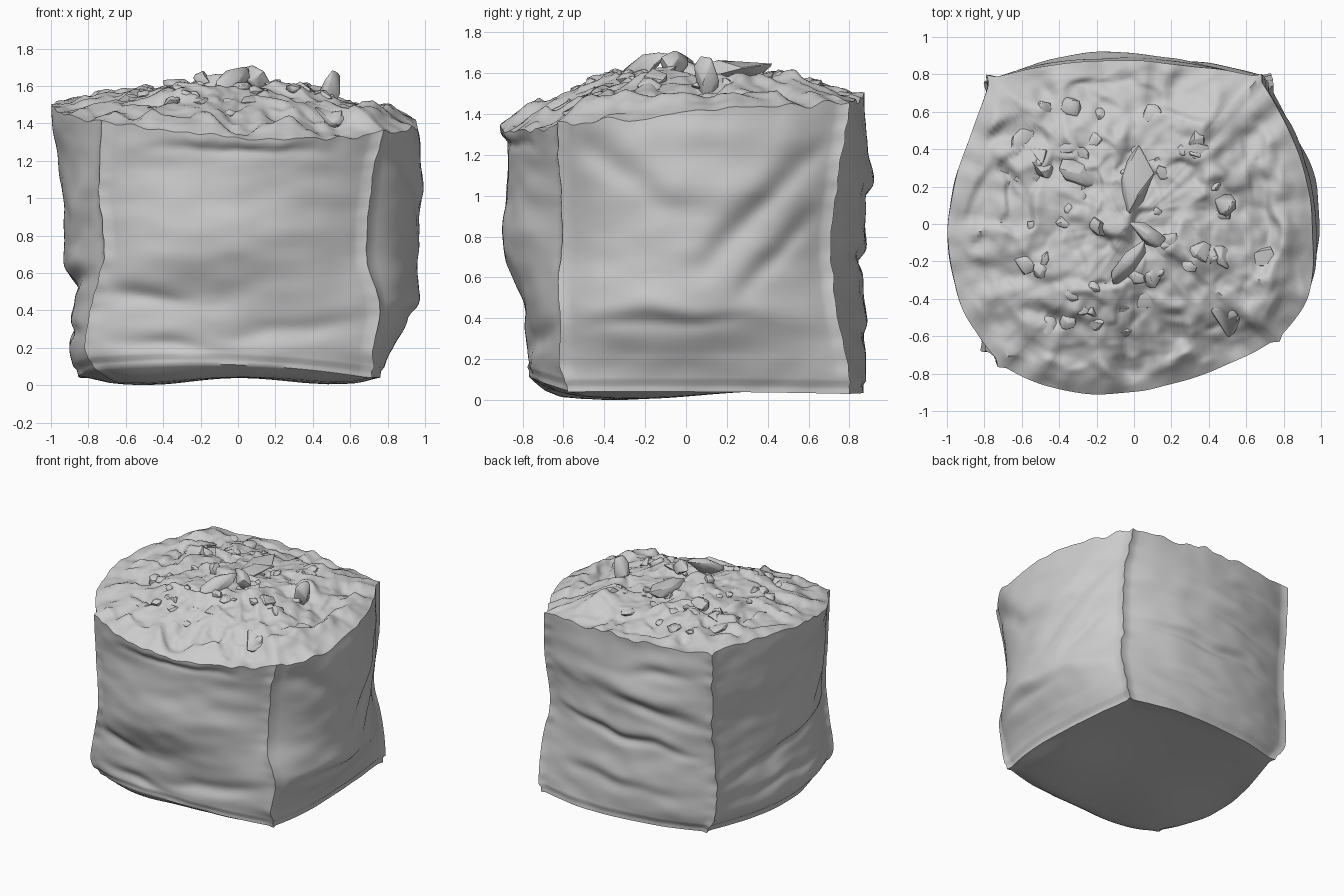
import bpy, bmesh, math, random
from mathutils import Vector, Euler, noise

if "Cube" in bpy.data.objects:
    bpy.data.objects.remove(bpy.data.objects["Cube"])

random.seed(7)
N = 52          # columns per side panel
ROWS = 76       # rows up each panel
RINGS = 80      # rings across the rubble
COLS = 4 * N

# Cross-sections: z, corners FL FR BR BL, then how far front / right / back / left bulge
LEVELS = [
    (0.05, (-.74, -.62), (.71, -.57), (.70, .80), (-.70, .74), (-.78, .77, .88, -.86)),
    (0.20, (-.80, -.66), (.71, -.60), (.72, .77), (-.77, .75), (-.78, .83, .88, -.90)),
    (0.45, (-.76, -.67), (.73, -.61), (.72, .72), (-.78, .74), (-.78, .96, .87, -.88)),
    (0.72, (-.70, -.71), (.67, -.59), (.68, .69), (-.76, .74), (-.89, .96, .87, -.92)),
    (1.10, (-.73, -.70), (.70, -.60), (.70, .73), (-.76, .77), (-.86, .98, .90, -.95)),
    (1.45, (-.70, -.76), (.77, -.63), (.67, .78), (-.77, .78), (-.90, .96, .87, -1.0)),
]
NORMALS = [Vector((0, -1)), Vector((1, 0)), Vector((0, 1)), Vector((-1, 0))]
SKEW = [0.9, 0.85, 1.0, 1.25]
RIM_CORNER = [1.40, 1.34, 1.45, 1.50]
RIM_MID = [1.33, 1.41, 1.48, 1.50]
BASE_CORNER = [0.09, 0.04, 0.03, 0.06]
BASE_MID = [0.11, 0.04, 0.04, 0.04]

# Cloth creases: side, start (t, z), end (t, z), depth, width
CREASES = [
    (0, .00, .50, .35, .44, .025, .05), (0, .25, .22, .98, .33, .026, .06),
    (0, .05, .25, .60, .16, .018, .04), (0, .15, 1.27, .85, 1.25, .018, .03),
    (1, .02, 1.32, .40, .92, .028, .07), (1, .98, 1.30, .50, .62, .032, .07),
    (1, .97, .95, .65, .48, .026, .05), (1, .05, .38, .70, .38, .020, .04),
    (2, .05, .74, .95, .66, .030, .04), (2, .35, 1.02, .98, .92, .034, .06),
    (2, .50, 1.22, .95, 1.30, .018, .05), (2, .10, .35, .80, .30, .018, .05),
    (3, .02, .42, .98, .62, .036, .05), (3, .20, .28, .98, .30, .025, .04),
    (3, .75, .70, 1.0, 1.10, .030, .05),
]


def hermite(vals, k, f):
    a, b = vals[max(k - 1, 0)], vals[k]
    c, d = vals[k + 1], vals[min(k + 2, len(vals) - 1)]
    return b + .5 * f * (c - a + f * (2 * a - 5 * b + 4 * c - d + f * (3 * (b - c) + d - a)))


def section(z):
    """Interpolated corners and bulges at height z."""
    z = min(max(z, LEVELS[0][0]), LEVELS[-1][0])
    k = max(i for i in range(len(LEVELS) - 1) if LEVELS[i][0] <= z)
    f = (z - LEVELS[k][0]) / (LEVELS[k + 1][0] - LEVELS[k][0])
    corners = [hermite([Vector(l[i]) for l in LEVELS], k, f) for i in range(1, 5)]
    mids = [hermite([l[5][i] for l in LEVELS], k, f) for i in range(4)]
    return corners, mids


def edge_height(s, t, corner, mid):
    a, b = corner[s], corner[(s + 1) % 4]
    return a + (b - a) * t + (mid[s] - (a + b) / 2) * 4 * t * (1 - t)


def crease(s, t, z):
    d = 0
    p = Vector((t * 1.4, z + .035 * noise.noise(Vector((t * 5, z * 4, s * 5)))))
    for side, t0, z0, t1, z1, depth, width in CREASES:
        if side != s:
            continue
        a, b = Vector((t0 * 1.4, z0)), Vector((t1 * 1.4, z1))
        ab = b - a
        u = min(max((p - a).dot(ab) / ab.length_squared, 0), 1)
        q = p - a - ab * u
        dist = q.length * (1 if q.y > 0 else -1)
        fade = .15 + .85 * math.sin(math.pi * u)
        # groove with a puffed fold just above it
        d += depth * fade * (.6 * math.exp(-((dist - 1.5 * width) / (1.6 * width)) ** 2)
                             - math.exp(-(dist / width) ** 2))
    return d


def wall_point(col, v):
    s, i = divmod(col % COLS, N)
    t = i / N
    zb = edge_height(s, t, BASE_CORNER, BASE_MID)
    zt = edge_height(s, t, RIM_CORNER, RIM_MID)
    z = zb + v * (zt - zb)
    corners, mids = section(z)
    a, b = corners[s], corners[(s + 1) % 4]
    n = NORMALS[s]
    bulge = mids[s] * (n.x + n.y) - (a + b).dot(n) / 2
    p = a.lerp(b, t) + n * bulge * (1 - abs(2 * t ** SKEW[s] - 1) ** 2.1)
    # wrinkles, fading out at the corner seams
    env = 1 - abs(2 * t - 1) ** 8
    w = noise.noise(Vector((p.x * 1.6 + s * 9, p.y * 1.6, z * 6))) * .014
    w += noise.noise(Vector((p.x * 5, p.y * 5 + s * 5, z * 9))) * .008
    p += n * env * (w + crease(s, t, z))
    # pinched, wavy seam fin
    e = min(t, 1 - t)
    k = s if t < .5 else (s + 1) % 4
    out = corners[k].normalized()
    side = Vector((-out.y, out.x))
    p += out * .025 * math.exp(-(e / .012) ** 2)
    wave = noise.noise(Vector((k * 7, 0, z * 4))) * .03 + noise.noise(Vector((k * 7, 5, z * 14))) * .015
    p += side * wave * math.exp(-(e / .06) ** 2)
    # ragged rim
    z += v ** 12 * (.03 * noise.noise(Vector((p.x * 9, p.y * 9, 3)))
                    + .02 * noise.noise(Vector((p.x * 3, p.y * 3, 6))))
    if v < .03:
        p *= .985
    return Vector((p.x, p.y, z))


def new_object(name, bm, angle):
    bmesh.ops.recalc_face_normals(bm, faces=bm.faces)
    me = bpy.data.meshes.new(name)
    bm.to_mesh(me)
    bm.free()
    ob = bpy.data.objects.new(name, me)
    bpy.context.collection.objects.link(ob)
    bpy.ops.object.select_all(action='DESELECT')
    ob.select_set(True)
    bpy.context.view_layer.objects.active = ob
    bpy.ops.object.shade_smooth_by_angle(angle=math.radians(angle))
    return ob


def bridge(bm, lo, hi):
    for c in range(COLS):
        d = (c + 1) % COLS
        bm.faces.new((lo[c], lo[d], hi[d], hi[c]))


def fan(bm, ring, centre):
    for c in range(COLS):
        bm.faces.new((ring[c], ring[(c + 1) % COLS], centre))


def sag(x, y):
    """Underside: two low lobes with a hollow between them."""
    lobe = lambda cx, cy: math.exp(-((x - cx) / .35) ** 2 - ((y - cy) / .45) ** 2)
    return .05 - .05 * lobe(-.5, -.35) - .045 * lobe(.5, -.25)


# Sack: four panels and a sagging base
bm = bmesh.new()
rows = [[bm.verts.new(wall_point(c, r / ROWS)) for c in range(COLS)] for r in range(ROWS + 1)]
for lo, hi in zip(rows, rows[1:]):
    bridge(bm, lo, hi)
prev = rows[0]
for r in (.98, .95, .9, .84, .76, .65, .5, .35, .2, .08):
    ring = []
    for v in rows[0]:
        x, y = v.co.x * r, v.co.y * r
        f = math.sin(min(1, (1 - r) * 6) * math.pi / 2)
        ring.append(bm.verts.new((x, y, v.co.z * (1 - f) + sag(x, y) * f)))
    bridge(bm, prev, ring)
    prev = ring
fan(bm, prev, bm.verts.new((0, 0, sag(0, 0))))
new_object("sack", bm, 50)

# Rubble: heaped surface broken into softly worn, tilted stones
RIM = [wall_point(c, 1) for c in range(COLS)]


def facets(x, y, scale, step, tilt):
    warp = noise.noise_vector(Vector((x * 4, y * 4, 1))) * .07
    q = Vector(((x + warp.x) * scale, (y + warp.y) * scale, 0))
    dist, cells = noise.voronoi(q)
    total = weight = 0
    for d, cell in zip(dist, cells):
        h = noise.cell_vector(cell * 37.7) * 2 - Vector((1, 1, 1))
        o = (q - cell) / scale
        w = math.exp(-16 * (d - dist[0]))
        total += w * (h.z * step + (o.x * h.x + o.y * h.y) * tilt)
        weight += w
    return total / weight


def heap(col, r):
    e = RIM[col]
    x, y = e.x * r, e.y * r
    z = e.z + (1.62 - e.z) * (1 - r ** 1.6)
    env = min(1, (1 - r) * 7)
    rough = facets(x, y, 4, .022, .25) + facets(x + 3, y, 8, .012, .22)
    rough += .035 * noise.noise(Vector((x * 3, y * 3, 8))) + .012 * noise.noise(Vector((x * 14, y * 14, 2)))
    return Vector((x, y, z + env * rough))


bm = bmesh.new()
prev = [bm.verts.new(p) for p in RIM]
for k in range(RINGS - 1, 0, -1):
    ring = [bm.verts.new(heap(c, k / RINGS)) for c in range(COLS)]
    bridge(bm, prev, ring)
    prev = ring
fan(bm, prev, bm.verts.new(heap(0, 0)))
new_object("rubble_heap", bm, 60)


# Loose broken stones half sunk in the heap
def stone(bm, centre, size, turn):
    rot = Euler(turn).to_matrix()
    verts = []
    for _ in range(16):
        d = Vector([random.gauss(0, 1) for _ in range(3)]).normalized()
        d = Vector([d[i] * size[i] for i in range(3)])
        verts.append(bm.verts.new(centre + rot @ d))
    res = bmesh.ops.convex_hull(bm, input=verts)
    bmesh.ops.delete(bm, geom=[g for g in res["geom_interior"] if isinstance(g, bmesh.types.BMVert)],
                     context='VERTS')


def stones_object(name, bm):
    new_object(name, bm, 45).modifiers.new("worn_edges", 'BEVEL').width = .006


bm = bmesh.new()
for _ in range(60):
    r = .85 * math.sqrt(random.random()) * random.uniform(.6, 1)
    p = heap(random.randrange(COLS), r)
    s = random.uniform(.03, .08)
    stone(bm, p - Vector((0, 0, s * .25)), (s, s * random.uniform(.6, 1), s * random.uniform(.4, .7)),
          (random.uniform(-.4, .4), random.uniform(-.4, .4), random.uniform(0, 6.3)))
stones_object("small_stones", bm)

# Large slabs and upright shards that stand out in the heap
bm = bmesh.new()
SLABS = [
    ((.02, .20, 1.61), (.10, .24, .06), (.1, .1, 0)), ((.52, -.45, 1.42), (.20, .13, .06), (.25, .15, .9)),
    ((-.02, -.18, 1.62), (.18, .06, .08), (.2, -.2, 1.0)), ((.08, -.06, 1.64), (.14, .05, .07), (0, .2, -.6)),
    ((.49, .10, 1.57), (.06, .07, .13), (.1, .3, 0)), ((-.30, .27, 1.58), (.14, .07, .06), (.1, .2, -.4)),
    ((-.62, .42, 1.53), (.14, .06, .05), (0, -.1, .9)),
]
for c, s, t in SLABS:
    stone(bm, Vector(c), s, t)
stones_object("slabs", bm)
